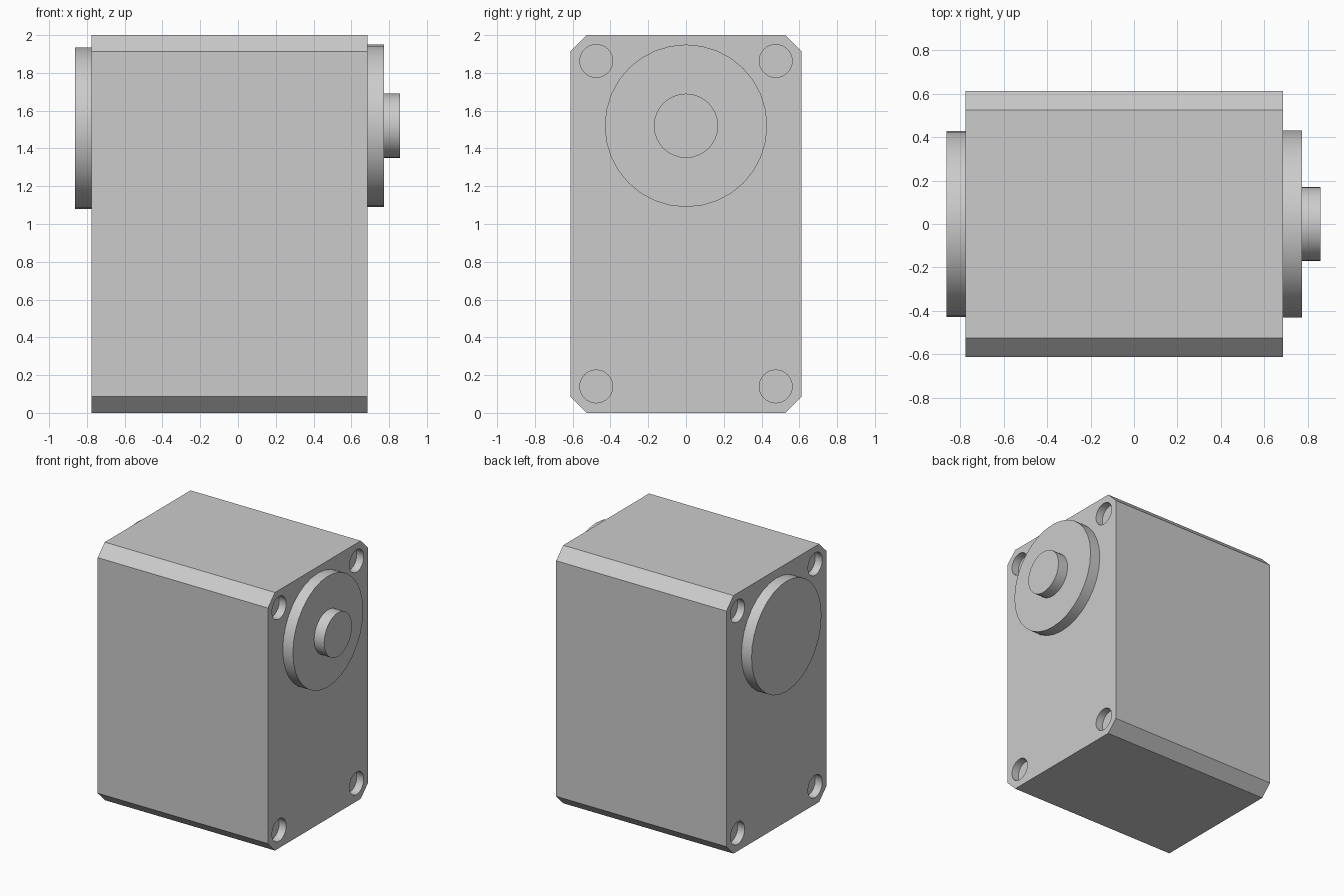
import bpy
import bmesh
from math import pi, radians
from mathutils import Matrix, Vector

if "Cube" in bpy.data.objects:
    bpy.data.objects.remove(bpy.data.objects["Cube"], do_unlink=True)

grey = bpy.data.materials.new("plain_grey")
grey.use_nodes = True
COLOUR = (0.6, 0.6, 0.6, 1.0)
grey.diffuse_color = COLOUR
grey.node_tree.nodes["Principled BSDF"].inputs["Base Color"].default_value = COLOUR

LEFT, RIGHT = 0.685, -0.775          # ends of the body along x
HALF_Y, TOP, CHAMFER = 0.612, 2.0, 0.087


def add_object(name, bm):
    bmesh.ops.recalc_face_normals(bm, faces=bm.faces)
    mesh = bpy.data.meshes.new(name)
    bm.to_mesh(mesh)
    bm.free()
    mesh.materials.append(grey)
    obj = bpy.data.objects.new(name, mesh)
    bpy.context.collection.objects.link(obj)
    return obj


def x_cylinder(bm, x0, x1, y, z, radius):
    place = Matrix.Translation(((x0 + x1) / 2, y, z)) @ Matrix.Rotation(pi / 2, 4, "Y")
    bmesh.ops.create_cone(bm, cap_ends=True, segments=32, radius1=radius,
                          radius2=radius, depth=abs(x1 - x0), matrix=place)


def disc(name, x0, x1, z, radius):
    bm = bmesh.new()
    x_cylinder(bm, x0, x1, 0, z, radius)
    return add_object(name, bm)


# Body: chamfered outline extruded along x
bm = bmesh.new()
outline = []
for y_sign, z_sign in ((1, 1), (-1, 1), (-1, -1), (1, -1)):
    corner = [(HALF_Y, TOP / 2 - CHAMFER), (HALF_Y - CHAMFER, TOP / 2)]
    if y_sign * z_sign < 0:
        corner.reverse()
    outline += [(y_sign * y, TOP / 2 + z_sign * z) for y, z in corner]
end = bm.faces.new([bm.verts.new((RIGHT, y, z)) for y, z in outline])
extruded = bmesh.ops.extrude_face_region(bm, geom=[end], use_keep_orig=True)
moved = [v for v in extruded["geom"] if isinstance(v, bmesh.types.BMVert)]
bmesh.ops.translate(bm, verts=moved, vec=Vector((LEFT - RIGHT, 0, 0)))
body = add_object("body", bm)

# Shallow screw holes in the four corners of both ends
bm = bmesh.new()
DEPTH = 0.06
for inner, outer in ((LEFT - DEPTH, LEFT + 0.1), (RIGHT - 0.1, RIGHT + DEPTH)):
    for y in (-0.475, 0.475):
        for z in (0.14, 1.863):
            x_cylinder(bm, inner, outer, y, z, 0.087)
cutter = add_object("hole_cutter", bm)
cutter.hide_render = True

cut = body.modifiers.new("screw_holes", "BOOLEAN")
cut.operation = "DIFFERENCE"
cut.solver = "EXACT"
cut.object = cutter
bpy.context.view_layer.objects.active = body
bpy.ops.object.modifier_apply(modifier=cut.name)
bpy.data.objects.remove(cutter, do_unlink=True)

# Round bosses on both ends and the output shaft
parts = [
    body,
    disc("left_boss", LEFT, 0.772, 1.52, 0.43),
    disc("output_shaft", 0.772, 0.858, 1.52, 0.17),
    disc("right_boss", RIGHT, -0.862, 1.507, 0.428),
]

bpy.ops.object.select_all(action="DESELECT")
for part in parts:
    part.select_set(True)
bpy.ops.object.shade_smooth_by_angle(angle=radians(30))
